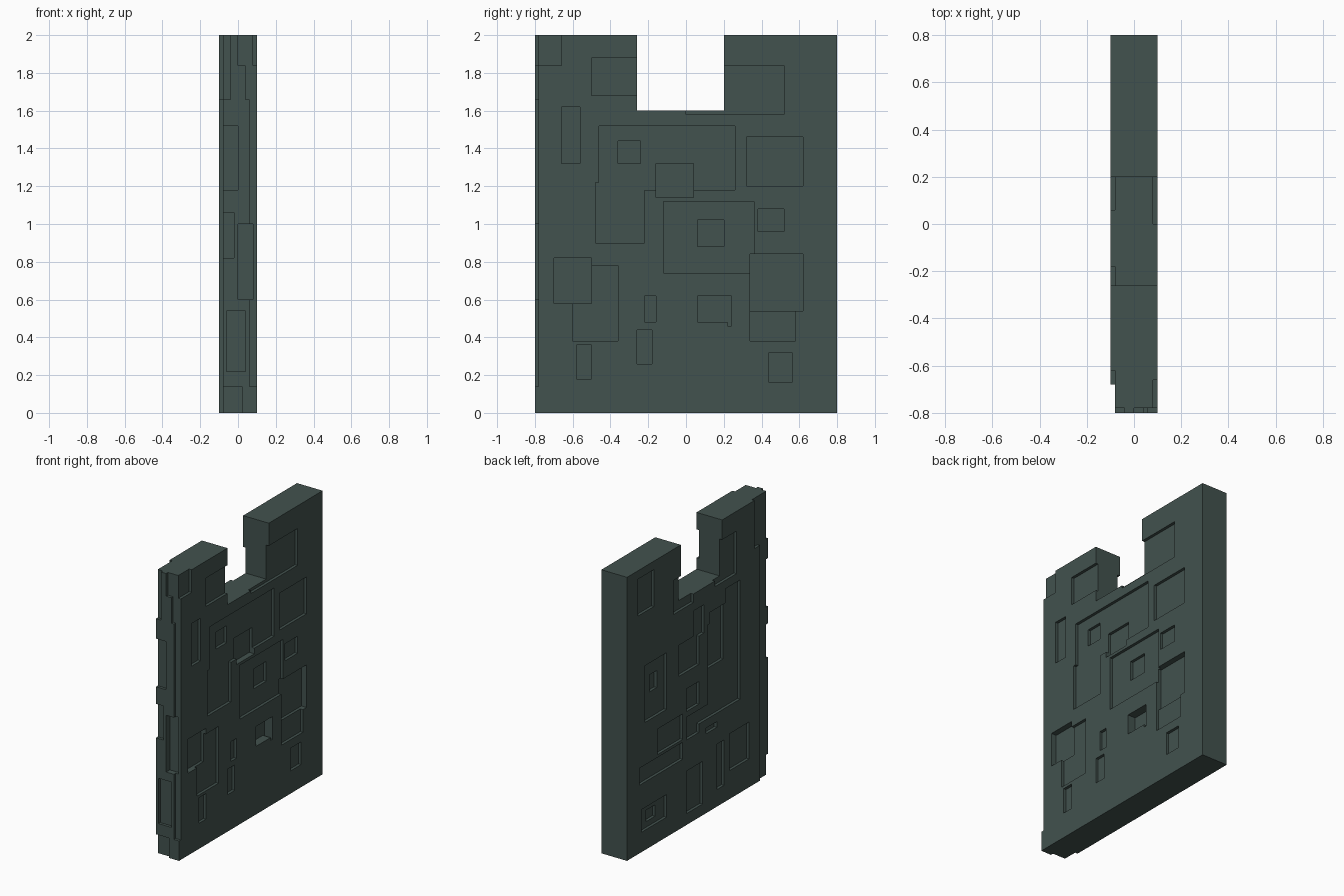
import bpy, bmesh, math

if "Cube" in bpy.data.objects:
    bpy.data.objects.remove(bpy.data.objects["Cube"])

# All sizes below are in hundredths of a unit.
SLAB = (-10, 10, -80, 80, 0, 200)

# Panels sunk in the right face: y0, y1, z0, z1, depth
RIGHT = [
    (-80, -66, 184, 200, 2), (-50, -26, 168, 188, 2), (0, 52, 158, 184, 2),
    (-66, -56, 132, 162, 2), (-46, 26, 118, 152, 2), (-48, -22, 90, 122, 2),
    (-36, -24, 132, 144, 4), (-16, 4, 114, 132, 4), (32, 62, 120, 146, 2),
    (38, 52, 96, 108, 2), (-12, 36, 74, 112, 2), (6, 20, 88, 102, 4),
    (34, 62, 54, 84, 4), (34, 58, 38, 54, 2), (-70, -50, 58, 82, 4),
    (-60, -36, 38, 78, 2), (-22, -16, 48, 62, 2), (-26, -18, 26, 44, 2),
    (-58, -50, 18, 36, 2), (6, 24, 48, 62, 6), (22, 24, 46, 48, 6),
    (44, 56, 16, 32, 2),
]
# Panels sunk in the left face
LEFT = [
    (-80, -68, 0, 200, 2), (-68, -62, 166, 200, 2), (50, 68, 168, 194, 2),
    (6, 28, 154, 178, 2), (-42, -18, 156, 186, 2), (-6, 6, 128, 148, 2),
    (-46, -10, 66, 132, 2), (-46, -30, 132, 150, 2), (-30, -12, 100, 140, 4),
    (0, 22, 108, 130, 2), (36, 60, 90, 130, 2), (44, 52, 108, 120, 4),
    (18, 46, 62, 80, 2), (18, 66, 48, 60, 2), (0, 14, 80, 96, 2),
    (0, 14, 60, 76, 2), (-40, 0, 66, 76, 2), (-20, -8, 56, 60, 2),
    (-28, -20, 12, 44, 2), (-56, -34, 20, 46, 2), (-4, 14, 8, 38, 2),
    (36, 64, 14, 30, 2), (46, 56, 18, 26, 4),
]
# Panels sunk in the front edge: x0, x1, z0, z1, depth
FRONT = [
    (-8, -4, 166, 200, 2), (0, 10, 184, 200, 2), (4, 10, 166, 184, 2),
    (6, 10, 14, 166, 2), (-8, 0, 118, 152, 2), (-8, -2, 82, 106, 2),
    (0, 8, 60, 100, 4), (-6, 4, 22, 54, 2), (-8, 2, 0, 14, 2),
]

# Every cut as a box, starting with the top notch
cuts = [(-10, 10, -26, 20, 160, 200)]
cuts += [(10 - d, 10, a, b, c, e) for a, b, c, e, d in RIGHT]
cuts += [(-10, -10 + d, a, b, c, e) for a, b, c, e, d in LEFT]
cuts += [(a, b, -80, -80 + d, c, e) for a, b, c, e, d in FRONT]


def carve(name, slab, boxes, material):
    """Slab minus boxes, as a clean surface on the grid of all box edges."""
    axes = [sorted({v for b in [slab] + boxes for v in b[2 * i:2 * i + 2]})
            for i in range(3)]
    pos = [{v: i for i, v in enumerate(ax)} for ax in axes]

    def cells(b):
        r = [range(pos[i][b[2 * i]], pos[i][b[2 * i + 1]]) for i in range(3)]
        return {(i, j, k) for i in r[0] for j in r[1] for k in r[2]}

    solid = cells(slab)
    for b in boxes:
        solid -= cells(b)

    bm = bmesh.new()
    verts = {}

    def vert(key):
        if key not in verts:
            verts[key] = bm.verts.new([axes[i][key[i]] / 100 for i in range(3)])
        return verts[key]

    for cell in solid:
        for ax in range(3):
            u, v = (ax + 1) % 3, (ax + 2) % 3
            for side in (0, 1):
                near = list(cell)
                near[ax] += 1 if side else -1
                if tuple(near) in solid:
                    continue
                quad = []
                for du, dv in ((0, 0), (1, 0), (1, 1), (0, 1)):
                    key = list(cell)
                    key[ax] += side
                    key[u] += du
                    key[v] += dv
                    quad.append(vert(tuple(key)))
                bm.faces.new(quad if side else quad[::-1])
    # Merge the flat cells into whole faces
    bmesh.ops.dissolve_limit(bm, angle_limit=math.radians(1),
                             verts=bm.verts[:], edges=bm.edges[:])
    bmesh.ops.triangulate(bm, faces=[f for f in bm.faces if len(f.verts) > 4])
    mesh = bpy.data.meshes.new(name)
    bm.to_mesh(mesh)
    bm.free()
    mesh.materials.append(material)
    obj = bpy.data.objects.new(name, mesh)
    bpy.context.collection.objects.link(obj)
    return obj


stone = bpy.data.materials.new("dark_green_stone")
stone.diffuse_color = (0.0545, 0.0844, 0.0762, 1)
stone.use_nodes = True
stone.node_tree.nodes["Principled BSDF"].inputs["Base Color"].default_value = stone.diffuse_color
carve("notched_wall_slab", SLAB, cuts, stone)
